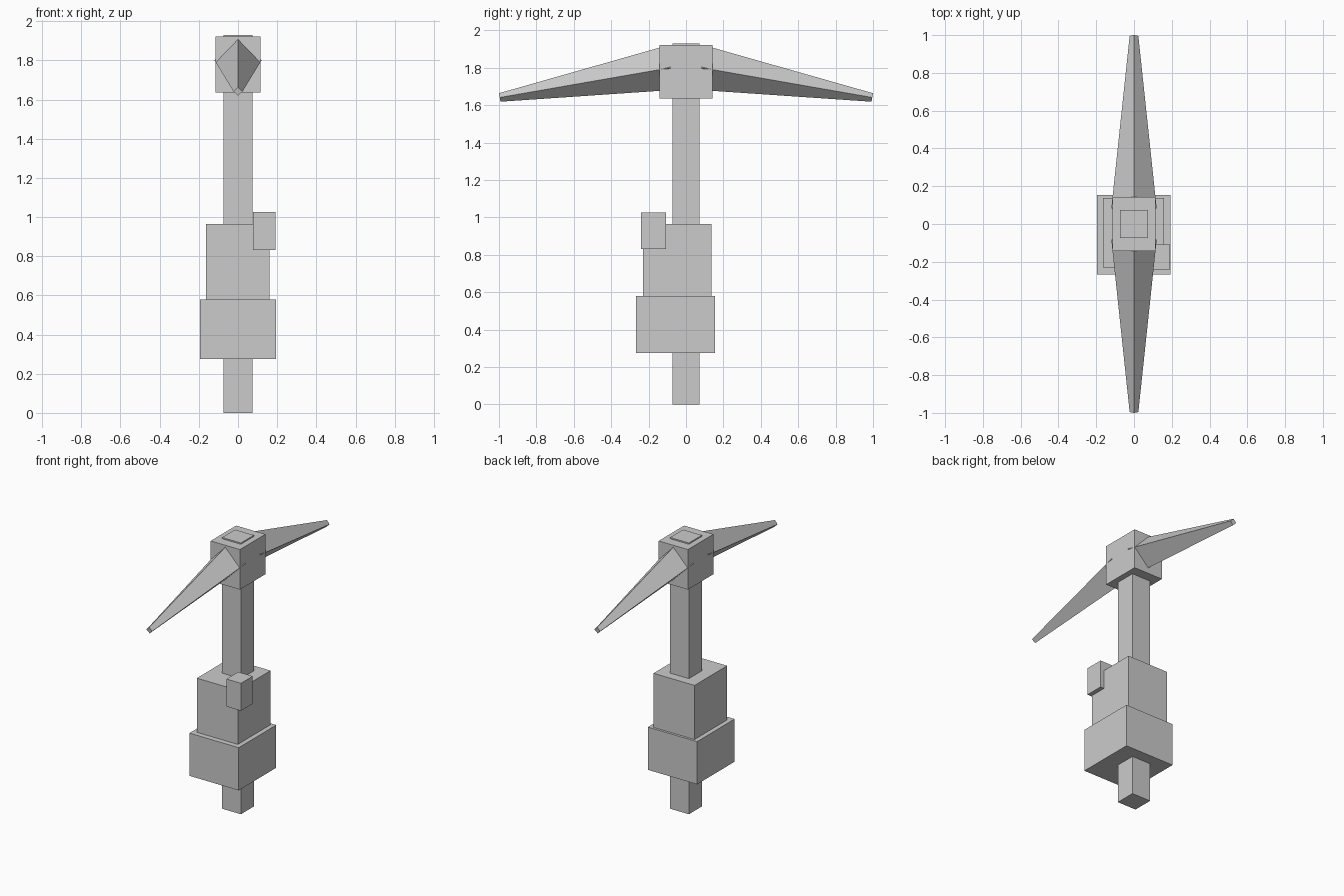
import bpy
from math import pi
from mathutils import Vector

if "Cube" in bpy.data.objects:
    bpy.data.objects.remove(bpy.data.objects["Cube"])


def box(name, lo, hi):
    lo, hi = Vector(lo), Vector(hi)
    bpy.ops.mesh.primitive_cube_add(size=1, location=(lo + hi) / 2)
    ob = bpy.context.object
    ob.name = name
    ob.scale = hi - lo
    bpy.ops.object.transform_apply(location=False, rotation=False, scale=True)
    return ob


def spike(name, start, end, r1, r2):
    # four-sided taper whose axis runs from start to end
    start, end = Vector(start), Vector(end)
    axis = end - start
    bpy.ops.mesh.primitive_cone_add(vertices=4, radius1=r1, radius2=r2,
                                    depth=axis.length, location=(start + end) / 2)
    ob = bpy.context.object
    ob.name = name
    ob.rotation_euler = axis.to_track_quat('Z', 'X').to_euler()
    return ob


# Square shaft and head block
box("handle", (-0.074, -0.073, 0), (0.074, 0.073, 1.93))
box("head_block", (-0.115, -0.143, 1.636), (0.115, 0.143, 1.921))

# Two drooping diamond-section picks
for side, label in ((-1, "front"), (1, "back")):
    spike(label + "_pick", (0, side * 0.083, 1.80), (0, side * 0.996, 1.641), 0.12, 0.023)

# Gripping fist: lower cuff, hand and thumb
box("cuff", (-0.195, -0.268, 0.276), (0.193, 0.154, 0.58))
box("hand", (-0.163, -0.23, 0.58), (0.16, 0.137, 0.965))
box("thumb", (0.077, -0.24, 0.831), (0.191, -0.108, 1.027))
